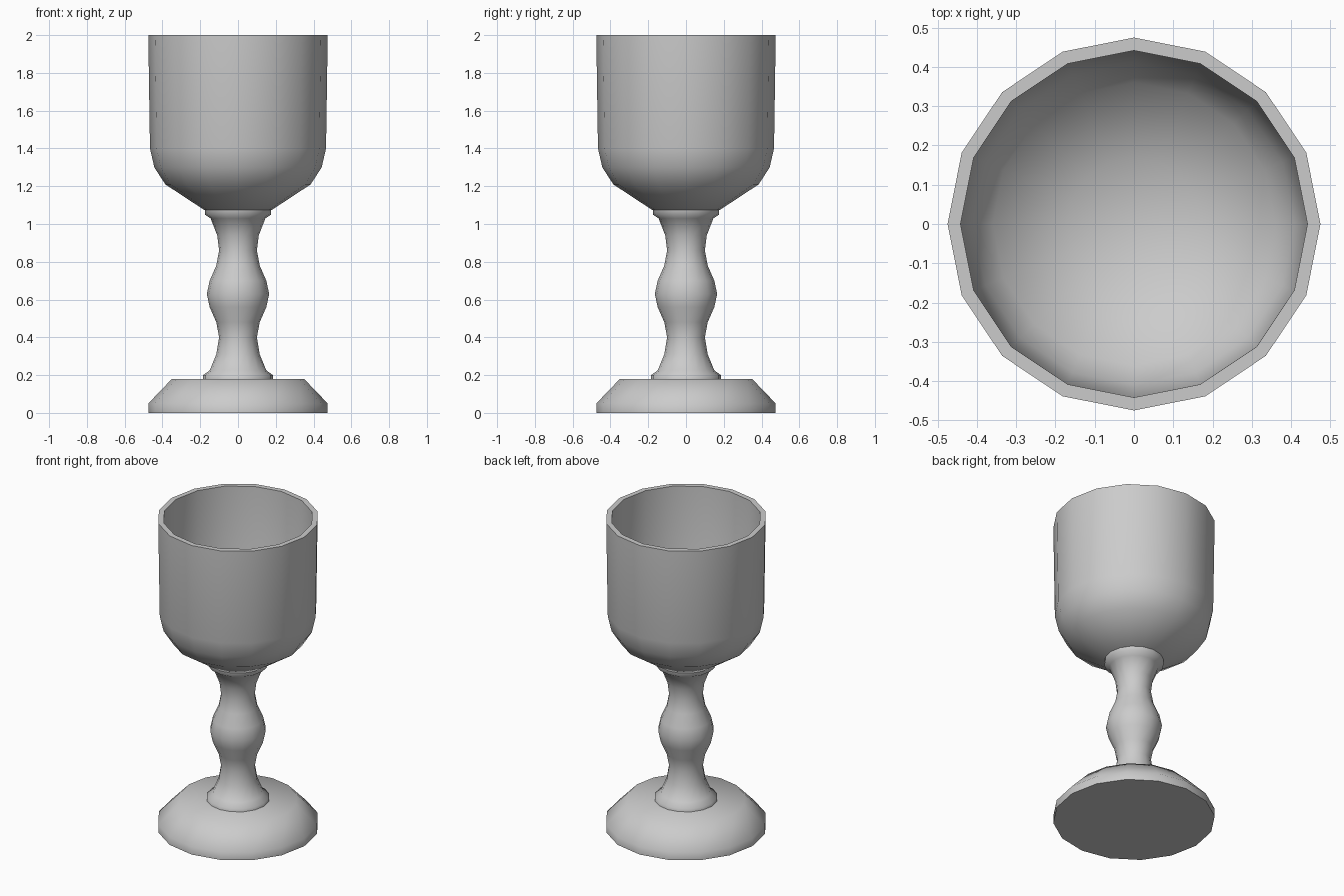
import bpy
import math

SIDES = 16

cube = bpy.data.objects.get("Cube")
if cube:
    bpy.data.objects.remove(cube, do_unlink=True)

# Single plain grey
grey = bpy.data.materials.new("plain grey")
grey.use_nodes = True
colour = (0.6, 0.6, 0.6, 1)
grey.diffuse_color = colour
grey.node_tree.nodes["Principled BSDF"].inputs["Base Color"].default_value = colour


def turn(name, profile):
    """Revolve (radius, height) points about z, closing the ends on the axis."""
    verts, faces, rings = [], [], []
    for r, z in profile:
        start = len(verts)
        if r == 0:
            verts.append((0, 0, z))
            rings.append([start] * SIDES)
        else:
            for i in range(SIDES):
                a = math.tau * i / SIDES
                verts.append((r * math.cos(a), r * math.sin(a), z))
            rings.append(list(range(start, start + SIDES)))
    for low, high in zip(rings, rings[1:]):
        for i in range(SIDES):
            j = (i + 1) % SIDES
            quad = [low[i], low[j], high[j], high[i]]
            faces.append(list(dict.fromkeys(quad)))
    mesh = bpy.data.meshes.new(name)
    mesh.from_pydata(verts, [], faces)
    mesh.materials.append(grey)
    obj = bpy.data.objects.new(name, mesh)
    bpy.context.collection.objects.link(obj)
    bpy.ops.object.select_all(action="DESELECT")
    obj.select_set(True)
    bpy.context.view_layer.objects.active = obj
    bpy.ops.object.shade_smooth_by_angle(angle=math.radians(60))
    return obj


# Foot with a wide chamfer
turn("foot", [(0, 0), (0.475, 0), (0.475, 0.05), (0.35, 0.18), (0, 0.18)])

# Turned stem with collars and a central swelling
turn("stem", [(0, 0.17), (0.185, 0.17), (0.185, 0.20), (0.15, 0.225),
              (0.115, 0.31), (0.10, 0.40), (0.115, 0.48), (0.15, 0.56),
              (0.165, 0.63), (0.15, 0.70), (0.115, 0.78), (0.10, 0.86),
              (0.11, 0.94), (0.145, 1.03), (0.175, 1.05), (0.175, 1.085),
              (0, 1.085)])

# Hollow bowl: outer wall, rim, inner wall
turn("bowl", [(0, 1.075), (0.18, 1.075), (0.385, 1.21), (0.443, 1.30),
              (0.466, 1.40), (0.475, 2), (0.442, 2), (0.432, 1.40),
              (0.41, 1.31), (0.36, 1.235), (0.17, 1.11), (0, 1.11)])
